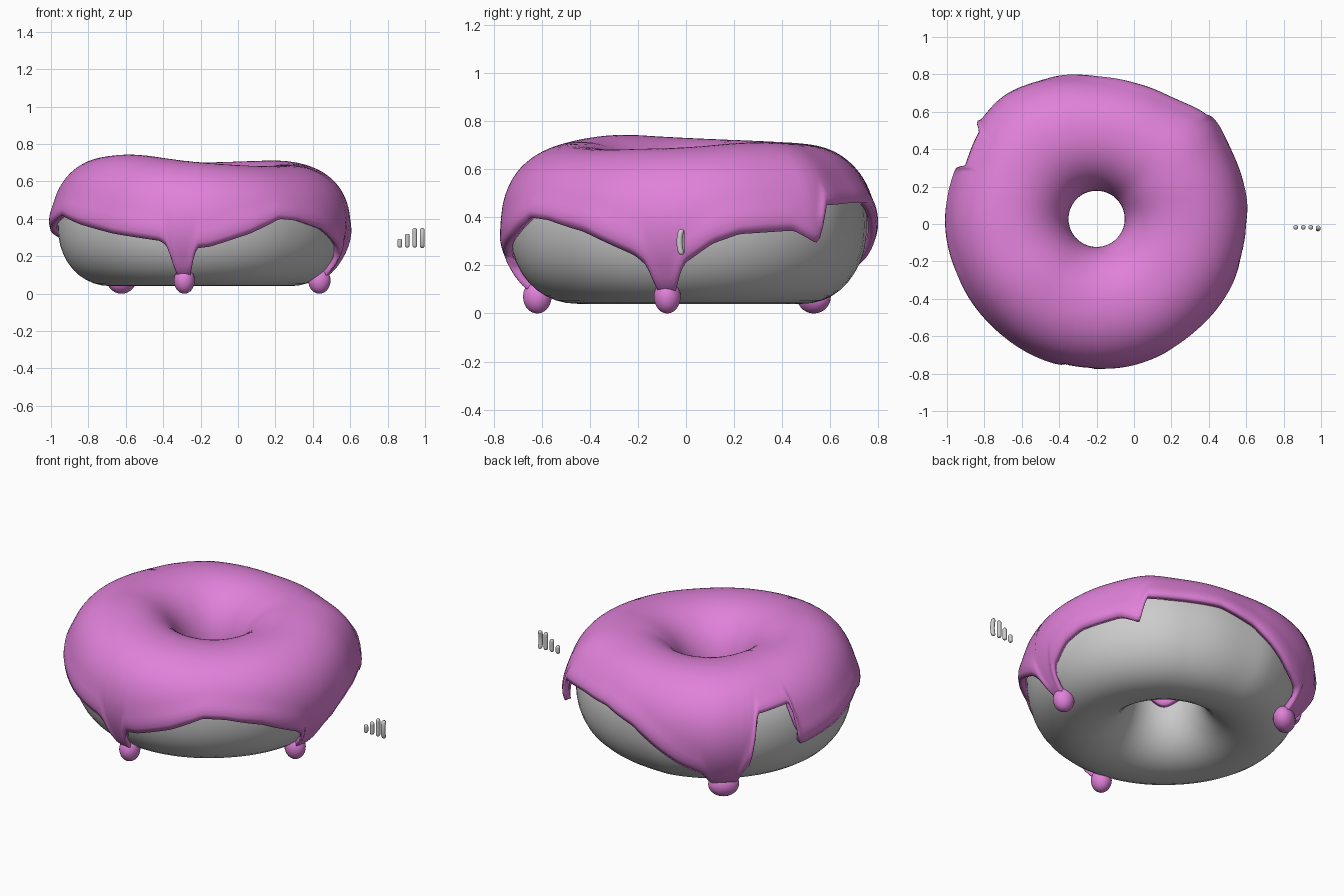
import bpy, bmesh, math
from mathutils import Vector

if "Cube" in bpy.data.objects:
    bpy.data.objects.remove(bpy.data.objects["Cube"])

CX, N, ZC = -0.2, 2.15, 0.37     # ring centre, cross-section squareness, mid height

pink = bpy.data.materials.new("pink_icing")
pink.diffuse_color = (0.75, 0.22, 0.70, 1)
pink.use_nodes = True
pink.node_tree.nodes["Principled BSDF"].inputs["Base Color"].default_value = pink.diffuse_color


def table(keys, soft=0):
    """Periodic angle -> value lookup, optionally softened over +-soft degrees."""
    keys = sorted(keys)
    pts = [(keys[-1][0] - 360, keys[-1][1])] + keys + [(keys[0][0] + 360, keys[0][1])]

    def raw(a):
        a %= 360
        for (a0, v0), (a1, v1) in zip(pts, pts[1:]):
            if a0 <= a <= a1:
                return v0 + (v1 - v0) * (a - a0) / (a1 - a0)
    return lambda a: sum(raw(a + d) for d in range(-soft, soft + 1)) / (2 * soft + 1)


def spow(v):
    return math.copysign(abs(v) ** (2 / N), v)


def ring_point(deg, phi, inner, outer, top, low):
    """Point on the squashed ring; phi 0 = outside, 90 degrees = top."""
    s = spow(math.sin(phi))
    r = (inner + outer) / 2 + (outer - inner) / 2 * spow(math.cos(phi))
    z = ZC + s * ((top - ZC) if s > 0 else (ZC - low))
    t = math.radians(deg)
    return (CX + r * math.cos(t), r * math.sin(t) + 0.035 * max(0, 1 - r / 0.7), z)


def add_mesh(name, cols, closed, mat=None):
    """Skin a closed circle of columns of points."""
    bm = bmesh.new()
    vs = [[bm.verts.new(p) for p in c] for c in cols]
    n, m = len(vs), len(vs[0])
    for i in range(n):
        a, b = vs[i], vs[(i + 1) % n]
        for j in range(m if closed else m - 1):
            k = (j + 1) % m
            bm.faces.new((a[j], a[k], b[k], b[j]))
    me = bpy.data.meshes.new(name)
    bm.to_mesh(me)
    bm.free()
    return finish(bpy.data.objects.new(name, me), mat)


def finish(ob, mat=None):
    if ob.name not in bpy.context.collection.objects:
        bpy.context.collection.objects.link(ob)
    ob.data.polygons.foreach_set("use_smooth", [True] * len(ob.data.polygons))
    if mat:
        ob.data.materials.append(mat)
    return ob


# Shape of the ring around its circumference (angles counter-clockwise from +x)
ice_top = table([(0, .69), (30, .715), (90, .70), (135, .715), (180, .73),
                 (220, .748), (270, .70), (310, .68)], 15)
ice_out = table([(0, .80), (30, .81), (43, .84), (58, .79), (90, .78), (125, .85),
                 (140, .83), (155, .80), (180, .80), (225, .77), (270, .77), (315, .77)], 5)
# Height of the icing's outer edge: three drips and a notch
ice_edge = table([(8, .29), (16, .33), (33, .345), (41, .29), (42.5, .30), (44, .45),
                  (60, .46), (75, .46), (90, .40), (110, .23), (120, .17), (123, .08),
                  (134, .08), (136, .20), (139, .24), (140.5, .53), (157, .55),
                  (158.5, .30), (162, .30), (178, .34), (200, .42), (215, .37), (233, .32),
                  (254, .28), (257, .24), (259, .07), (265, .07), (268, .24), (274, .25),
                  (290, .32), (303, .40), (312, .39), (327, .34), (344, .24), (348, .19),
                  (350, .07), (356, .07), (359, .20)], 1)


# Dough ring
def dough_col(d):
    out = min(ice_out(d) - 0.035, 0.765)
    return [ring_point(d, math.pi - 2 * math.pi * j / 40, .18, out, ice_top(d) - .035, .04)
            for j in range(40)]


add_mesh("dough", [dough_col(d) for d in range(0, 360, 4)], True)


# Icing shell over the top, with a slightly rolled edge
def icing_col(d):
    v = (ice_edge(d) - ZC) / ((ice_top(d) - ZC) if ice_edge(d) > ZC else ZC - .01)
    end = math.copysign(math.asin(abs(v) ** (N / 2)), v)
    start = math.pi + .12 + .12 * math.sin(math.radians(3 * d)) * math.cos(math.radians(2 * d))
    col = []
    for j in range(41):
        phi = start + (end - start) * j / 40
        roll = .012 * math.exp(-((j - 38.5) / 1.8) ** 2)
        out = ice_out(d)
        if phi < 0:                        # drips hug the dough lower down
            out -= .02 * min(1, -phi)
        col.append(ring_point(d, phi, .15, out + roll, ice_top(d), .015))
    return col


icing = add_mesh("icing", [icing_col(d) for d in range(360)], False, pink)
sol = icing.modifiers.new("thickness", "SOLIDIFY")
sol.thickness, sol.offset = 0.035, -1

# Rounded drops at the ends of the drips: angle, radius, half width, half height
for k, (deg, r, w, h) in enumerate([(262, .625, .056, .07), (353, .64, .056, .07),
                                    (128.5, .68, .085, .07)]):
    bpy.ops.mesh.primitive_uv_sphere_add(segments=24, ring_count=14, radius=1)
    drop = bpy.context.object
    drop.name = f"icing_drip_{k + 1}"
    t = math.radians(deg)
    drop.location = (CX + r * math.cos(t), r * math.sin(t), h)
    drop.rotation_euler = (0, 0, t)
    drop.scale = (.06, w, h)
    finish(drop, pink)


# Sprinkles: short rods with rounded ends, the last one bent
def sprinkle(name, x, z0, z1, bend, rad=.0125):
    cols, steps = [], 12
    stations = [(z0, .55), (z0 + .005, .9)]
    stations += [(z0 + .01 + (z1 - z0 - .02) * i / 8, 1) for i in range(9)]
    stations += [(z1 - .005, .9), (z1, .55)]
    for s in range(steps):
        t = -2 * math.pi * s / steps
        col = []
        for z, k in stations:
            u = 2 * (z - z0) / (z1 - z0) - 1
            y = -.018 + bend * (1 - u * u)
            col.append(Vector((x + rad * k * math.cos(t), y + rad * k * math.sin(t), z)))
        cols.append(col)
    ob = add_mesh(name, cols, False)
    bm = bmesh.new()
    bm.from_mesh(ob.data)
    bmesh.ops.holes_fill(bm, edges=[e for e in bm.edges if e.is_boundary], sides=0)
    bmesh.ops.recalc_face_normals(bm, faces=bm.faces)
    bm.to_mesh(ob.data)
    bm.free()


for k, (x, z0, z1, bend) in enumerate([(.865, .247, .293, 0), (.905, .247, .32, 0),
                                       (.945, .247, .35, 0), (.985, .245, .35, -.009)]):
    sprinkle(f"sprinkle_{k + 1}", x, z0, z1, bend)
